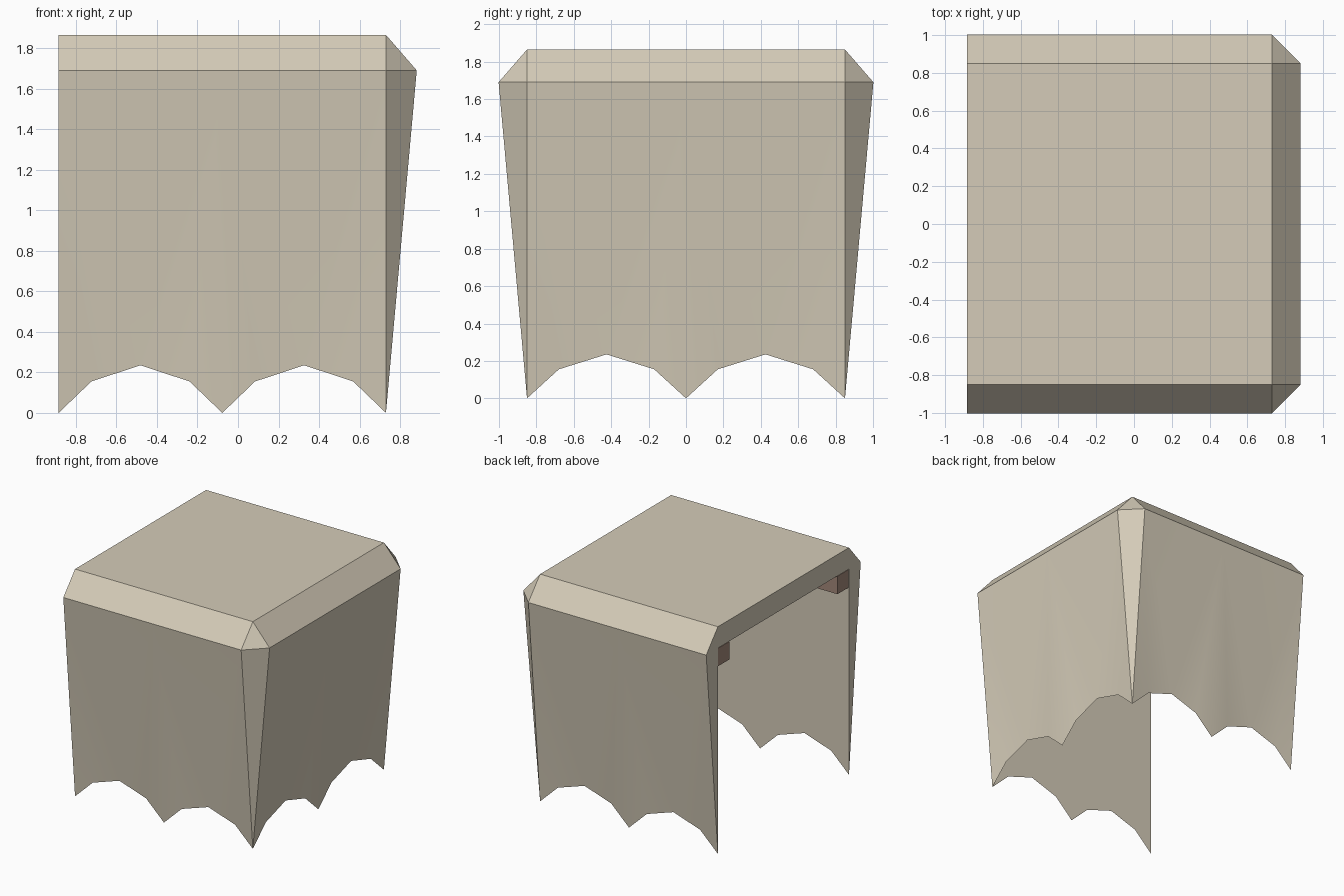
import bpy, bmesh
from mathutils import Vector

if "Cube" in bpy.data.objects:
    bpy.data.objects.remove(bpy.data.objects["Cube"])

X0, X1, Y = -0.885, 0.73, 0.85       # open side, closed side, half width
EAVE, TOP, FLARE = 1.69, 1.865, 0.152
# scalloped hem: position along a wall, height
HALF_HEM = [(0, 0), (0.1, 0.155), (0.25, 0.235), (0.4, 0.155)]
HEM = HALF_HEM + [(t + 0.5, z) for t, z in HALF_HEM] + [(1, 0)]


def material(name, rgb):
    m = bpy.data.materials.new(name)
    m.diffuse_color = (*rgb, 1)
    m.use_nodes = True
    m.node_tree.nodes["Principled BSDF"].inputs["Base Color"].default_value = m.diffuse_color
    return m


def finish(bm, name, mat):
    bmesh.ops.remove_doubles(bm, verts=bm.verts, dist=0.0005)
    bmesh.ops.recalc_face_normals(bm, faces=bm.faces)
    mesh = bpy.data.meshes.new(name)
    bm.to_mesh(mesh)
    bm.free()
    mesh.materials.append(mat)
    obj = bpy.data.objects.new(name, mesh)
    bpy.context.collection.objects.link(obj)
    return obj


def face(bm, *points):
    bm.faces.new([bm.verts.new(p) for p in points])


def at(p, z, out=Vector((0, 0))):
    return Vector((p.x + out.x, p.y + out.y, z))


cloth_mat = material("beige cloth", (0.66, 0.60, 0.48))
wood_mat = material("brown wood", (0.36, 0.245, 0.19))

# Draped cloth: three flaring walls, bevelled top edge, open on one side
bm = bmesh.new()
A, B, C, D = (Vector(p) for p in ((X0, -Y), (X1, -Y), (X1, Y), (X0, Y)))
walls = [(A, B, Vector((0, -FLARE))), (B, C, Vector((FLARE, 0))), (C, D, Vector((0, FLARE)))]
for a, b, out in walls:
    hem = [at(a.lerp(b, t), z) for t, z in HEM]
    eave = [at(a.lerp(b, t), EAVE, out) for t in (0, 0.5, 1)]
    # outer folds fan down from the eave to the hem
    for k in (0, 1):
        h = hem[4 * k:4 * k + 5]
        for i in range(4):
            face(bm, eave[k + i // 2], h[i], h[i + 1])
        face(bm, eave[k], h[2], eave[k + 1])
    # bevel and inner lining
    face(bm, *eave, at(b, TOP), at(a, TOP))
    face(bm, *hem, at(b, EAVE), at(a, EAVE))

# Corner gussets
for p, o1, o2 in ((B, walls[0][2], walls[1][2]), (C, walls[1][2], walls[2][2])):
    e1, e2 = at(p, EAVE, o1), at(p, EAVE, o2)
    face(bm, at(p, 0), e1, e2)
    face(bm, at(p, TOP), e1, e2)

# Top, ceiling and the rim of the open side
face(bm, *(at(p, TOP) for p in (A, B, C, D)))
face(bm, *(at(p, EAVE) for p in (A, B, C, D)))
face(bm, at(A, TOP), at(D, TOP), at(D, EAVE), at(A, EAVE))
for p, out in ((A, walls[0][2]), (D, walls[2][2])):
    face(bm, at(p, 0), at(p, EAVE, out), at(p, EAVE))
    face(bm, at(p, TOP), at(p, EAVE, out), at(p, EAVE))
cloth = finish(bm, "draped_cloth", cloth_mat)
bpy.context.view_layer.objects.active = cloth
cloth.select_set(True)
bpy.ops.object.shade_smooth_by_angle(angle=0.35)


# Wooden frame beams under the ceiling
def beam(name, lo, hi):
    bm = bmesh.new()
    bmesh.ops.create_cube(bm, size=1)
    lo, hi = Vector(lo), Vector(hi)
    for v in bm.verts:
        v.co = (lo + hi) / 2 + v.co * (hi - lo)
    finish(bm, name, wood_mat)


W, GAP = 0.15, 0.003
z0, z1 = EAVE - W, EAVE - GAP
beam("front_beam", (X0, -Y + GAP, z0), (X1 - GAP, -Y + W, z1))
beam("back_beam", (X0, Y - W, z0), (X1 - GAP, Y - GAP, z1))
beam("side_beam", (X1 - W, -Y + W, z0), (X1 - GAP, Y - W, z1))
